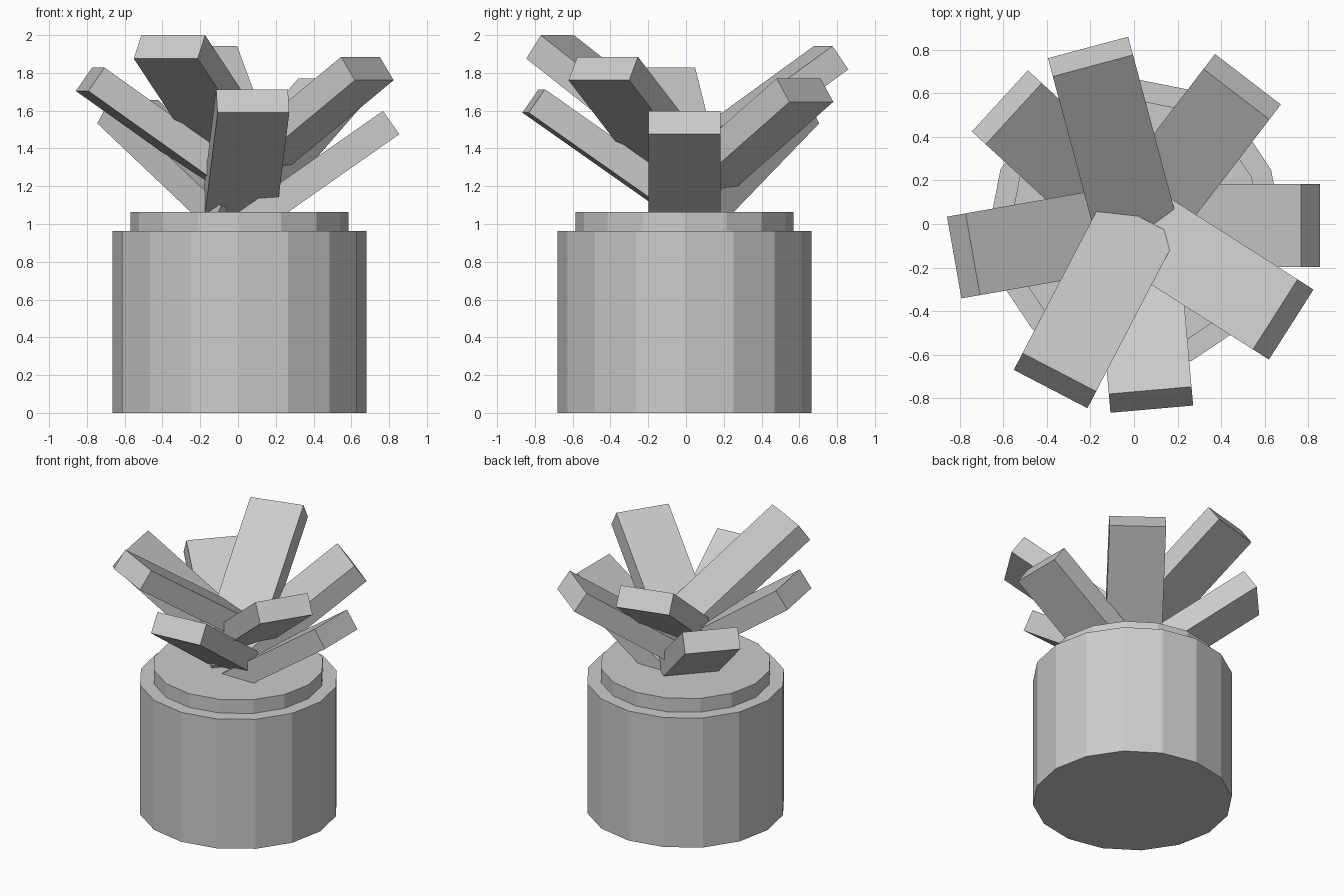
import bpy
import math
from mathutils import Matrix, Vector

if "Cube" in bpy.data.objects:
    bpy.data.objects.remove(bpy.data.objects["Cube"])

CX, CY = 0.008, -0.007          # axis of the pot
GOLDEN = math.radians(137.5)    # turn between successive leaves
TILT = math.radians(35)         # upward tilt of each leaf
LENGTH, WIDTH, THICK = 0.98, 0.381, 0.151

grey = bpy.data.materials.new("plain grey")
grey.diffuse_color = (0.6, 0.6, 0.6, 1)
grey.use_nodes = True
grey.node_tree.nodes["Principled BSDF"].inputs["Base Color"].default_value = grey.diffuse_color


def drum(name, radius, z0, z1):
    """Flat-sided 16-gon drum with a corner on the x axis."""
    bpy.ops.mesh.primitive_cylinder_add(
        vertices=16, radius=radius, depth=z1 - z0,
        location=(CX, CY, (z0 + z1) / 2))
    ob = bpy.context.object
    ob.name = name
    ob.data.materials.append(grey)


def leaf(index):
    """Slab rising outward from the pot axis, each one a little higher."""
    bpy.ops.mesh.primitive_cube_add(size=1)
    ob = bpy.context.object
    ob.name = f"leaf_{index + 1}"
    ob.data.transform(
        Matrix.Translation(Vector((CX, CY, 0.975 + 0.0572 * index)))
        @ Matrix.Rotation(GOLDEN * index, 4, 'Z')
        @ Matrix.Rotation(-TILT, 4, 'Y')
        @ Matrix.Translation(Vector((LENGTH / 2, 0, 0)))
        @ Matrix.Diagonal((LENGTH, WIDTH, THICK, 1)))
    ob.data.materials.append(grey)


# Pot body and raised soil disc
drum("pot", 0.672, 0, 0.962)
drum("soil_disc", 0.577, 0.962, 1.064)

# Spiral of eight slab leaves
for i in range(8):
    leaf(i)
